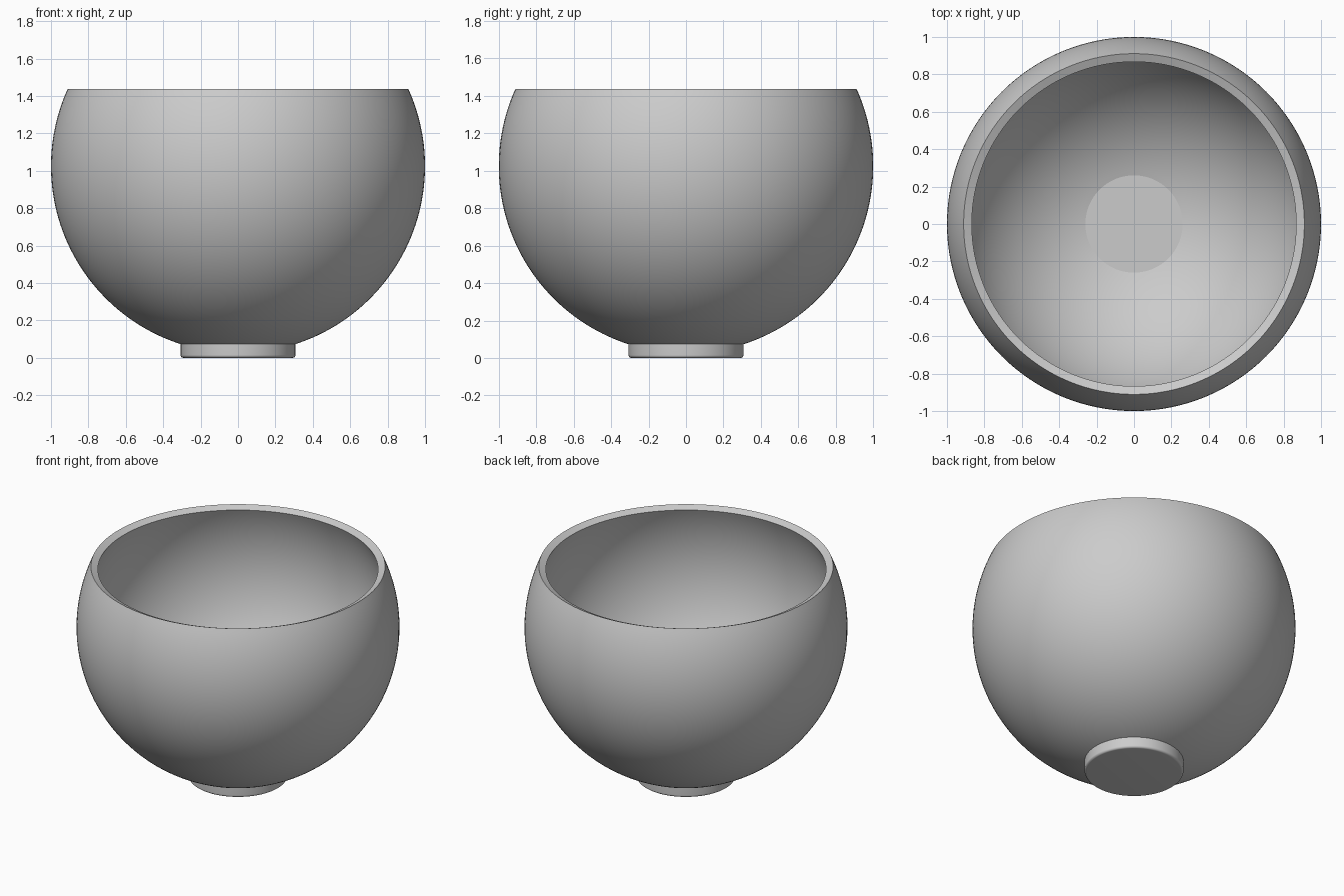
import bpy, bmesh
from math import sin, cos, asin, pi, radians

if "Cube" in bpy.data.objects:
    bpy.data.objects.remove(bpy.data.objects["Cube"], do_unlink=True)

SEGMENTS = 128

# Plain grey material
grey = bpy.data.materials.new("plain grey")
grey.use_nodes = True
colour = (0.6, 0.6, 0.6, 1)
grey.diffuse_color = colour
grey.node_tree.nodes["Principled BSDF"].inputs["Base Color"].default_value = colour


def arc(radius, start, end, steps, x=0, z=0):
    """Points (r, z) on an arc, angles measured from straight down."""
    angles = [start + (end - start) * i / steps for i in range(steps + 1)]
    return [(x + radius * sin(a), z - radius * cos(a)) for a in angles]


def lathe(name, profile, sharp_angle=radians(12)):
    """Revolve a profile of (r, z) points, smooth except at sharp edges."""
    bm = bmesh.new()
    verts = [bm.verts.new((r, 0, z)) for r, z in profile]
    edges = [bm.edges.new(pair) for pair in zip(verts, verts[1:])]
    bmesh.ops.spin(bm, geom=verts + edges, cent=(0, 0, 0), axis=(0, 0, 1),
                   angle=2 * pi, steps=SEGMENTS)
    bmesh.ops.remove_doubles(bm, verts=bm.verts, dist=0.0001)
    bmesh.ops.recalc_face_normals(bm, faces=bm.faces)
    for face in bm.faces:
        face.smooth = True
    for edge in bm.edges:
        edge.smooth = edge.calc_face_angle(0) < sharp_angle
    mesh = bpy.data.meshes.new(name)
    bm.to_mesh(mesh)
    bm.free()
    mesh.materials.append(grey)
    obj = bpy.data.objects.new(name, mesh)
    bpy.context.collection.objects.link(obj)
    return obj


# Bowl: spherical shell with a flat floor and a rim cut along the radius
centre = 1.025
inner = 0.952
low = asin(0.26 / inner)
high = pi - asin(0.911)
outside = arc(1, low, high, 56, z=centre)
inside = arc(inner, high, low, 56, z=centre)
lathe("bowl", [(0, outside[0][1])] + outside + inside + [(0, inside[-1][1])])

# Foot: short disc with a rounded lower edge
foot_radius, bevel = 0.307, 0.015
lower_edge = arc(bevel, 0, pi / 2, 9, x=foot_radius - bevel, z=bevel)
lathe("foot", [(0, 0)] + lower_edge + [(foot_radius, 0.09), (0, 0.09)])
